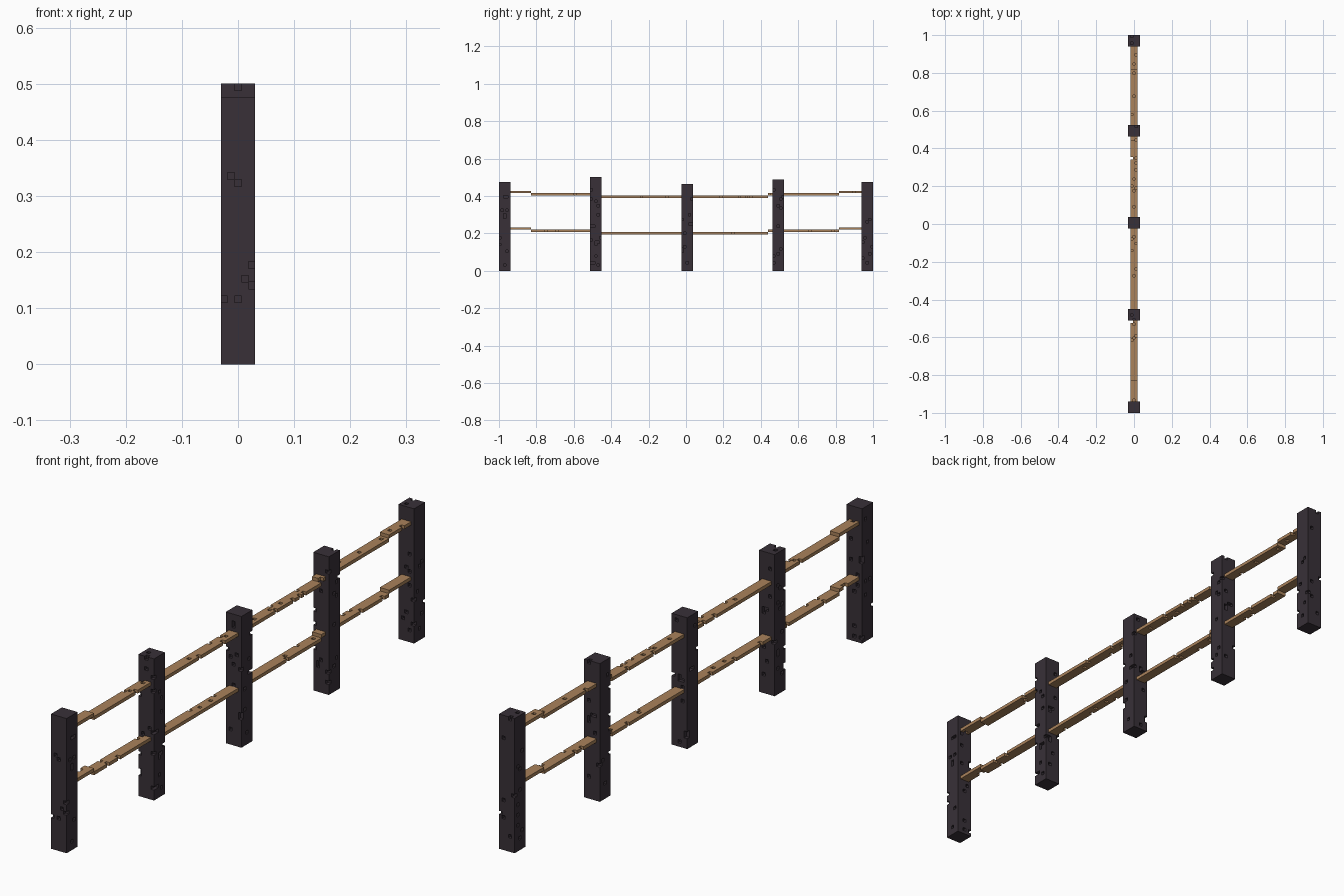
import bpy, bmesh, random

if "Cube" in bpy.data.objects:
    bpy.data.objects.remove(bpy.data.objects["Cube"])

random.seed(7)
V = 2 / 164                      # size of one block


def material(name, rgb):
    m = bpy.data.materials.new(name)
    m.diffuse_color = (*rgb, 1)
    m.use_nodes = True
    m.node_tree.nodes["Principled BSDF"].inputs["Base Color"].default_value = m.diffuse_color
    return m


dark_wood = material("dark post wood", (0.040, 0.030, 0.039))
tan_wood = material("tan rail wood", (0.40, 0.225, 0.105))

# four corners of each side of a unit block, keyed by outward direction
SIDES = {
    (1, 0, 0): ((1, 0, 0), (1, 1, 0), (1, 1, 1), (1, 0, 1)),
    (-1, 0, 0): ((0, 0, 0), (0, 0, 1), (0, 1, 1), (0, 1, 0)),
    (0, 1, 0): ((0, 1, 0), (0, 1, 1), (1, 1, 1), (1, 1, 0)),
    (0, -1, 0): ((0, 0, 0), (1, 0, 0), (1, 0, 1), (0, 0, 1)),
    (0, 0, 1): ((0, 0, 1), (1, 0, 1), (1, 1, 1), (0, 1, 1)),
    (0, 0, -1): ((0, 0, 0), (0, 1, 0), (1, 1, 0), (1, 0, 0)),
}


def build_blocks(name, cells, mat):
    """Make one object from the exposed sides of a set of grid blocks."""
    bm = bmesh.new()
    verts = {}
    for c in sorted(cells):
        for d, corners in SIDES.items():
            if (c[0] + d[0], c[1] + d[1], c[2] + d[2]) in cells:
                continue
            face = []
            for k in corners:
                p = (c[0] + k[0], c[1] + k[1], c[2] + k[2])
                if p not in verts:
                    verts[p] = bm.verts.new(((p[0] - 2.5) * V, (p[1] - 82) * V, p[2] * V))
                face.append(verts[p])
            bm.faces.new(face)
    me = bpy.data.meshes.new(name)
    bm.to_mesh(me)
    bm.free()
    me.materials.append(mat)
    ob = bpy.data.objects.new(name, me)
    bpy.context.collection.objects.link(ob)


# posts: start along the fence and height, in blocks
POSTS = [(0, 39), (40, 41), (80, 38), (120, 40), (159, 39)]
FRONT_PITS = {(1, 27), (2, 26), (4, 14), (3, 12), (4, 11), (0, 9), (2, 9)}

for n, (start, height) in enumerate(POSTS):
    cells = set()
    for x in range(5):
        for y in range(5):
            for z in range(height):
                skin = x in (0, 4) or y in (0, 4) or z == height - 1
                pit = skin and random.random() < 0.05
                if n == 0 and y == 0:            # chips seen on the front face
                    pit = (x, z) in FRONT_PITS
                if z == 0:
                    pit = False
                if not pit:
                    cells.add((x, start + y, z))
    build_blocks(f"post_{n + 1}", cells, dark_wood)


def sag(y):
    """Rail height offset: the rails drop one block at a time to the middle."""
    if y < 14 or y >= 149:
        return 2
    if y < 44 or y >= 118:
        return 1
    return 0


# chipped plank rails between the posts
for name, base in (("lower_rail", 16), ("upper_rail", 32)):
    cells = set()
    for y in range(5, 159):
        if any(s <= y < s + 5 for s, h in POSTS):
            continue
        for x in (1, 2, 3):
            if random.random() > 0.06:
                cells.add((x, y, base + sag(y)))
    build_blocks(name, cells, tan_wood)
